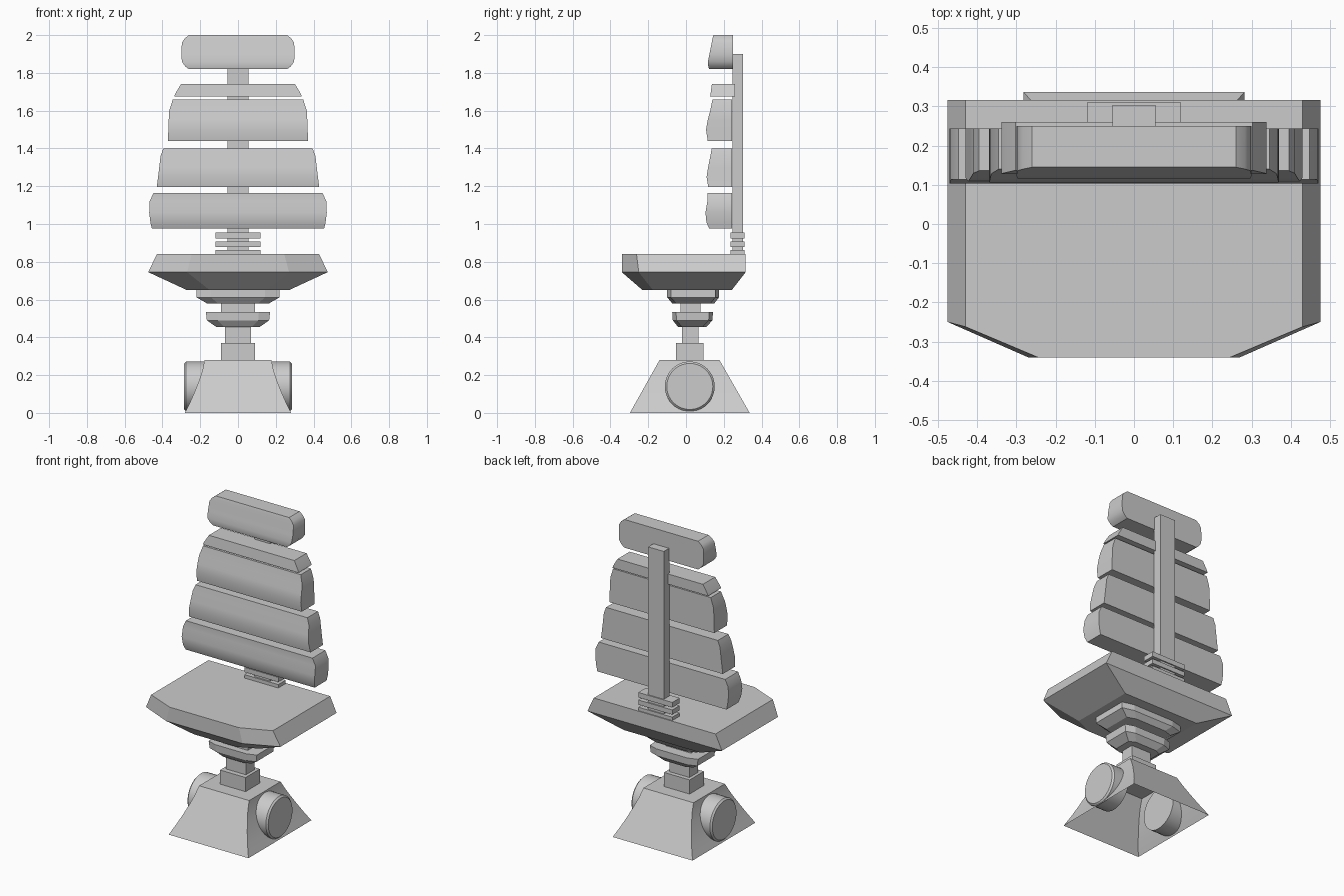
import bpy, bmesh
from math import radians, pi
from mathutils import Matrix

if "Cube" in bpy.data.objects:
    bpy.data.objects.remove(bpy.data.objects["Cube"])


def finish(name, bm, smooth=False):
    me = bpy.data.meshes.new(name)
    bm.to_mesh(me)
    bm.free()
    ob = bpy.data.objects.new(name, me)
    bpy.context.collection.objects.link(ob)
    if smooth:
        bpy.ops.object.select_all(action='DESELECT')
        ob.select_set(True)
        bpy.context.view_layer.objects.active = ob
        bpy.ops.object.shade_smooth_by_angle(angle=radians(30))
    return ob


def loft(name, rings, smooth=False, bottom=True):
    """Skin counter-clockwise (x, y, z) rings, listed bottom to top."""
    bm = bmesh.new()
    vs = [[bm.verts.new(p) for p in r] for r in rings]
    n = len(rings[0])
    for a, b in zip(vs, vs[1:]):
        for i in range(n):
            j = (i + 1) % n
            bm.faces.new((a[i], a[j], b[j], b[i]))
    bm.faces.new(vs[-1])
    if bottom:
        bm.faces.new(vs[0][::-1])
    return finish(name, bm, smooth)


def rect(x, y0, y1, z):
    return [(-x, y0, z), (x, y0, z), (x, y1, z), (-x, y1, z)]


def block(name, x, y0, y1, z0, z1):
    return loft(name, [rect(x, y0, y1, z0), rect(x, y0, y1, z1)])


def cushion(name, back, levels):
    """levels: (z, half width, front y), bottom to top."""
    return loft(name, [rect(x, y, back, z) for z, x, y in levels], True)


# headrest and back slats
cushion("headrest", 0.25, [(1.82, 0.26, 0.122), (1.835, 0.28, 0.118), (1.86, 0.297, 0.116),
                           (1.90, 0.30, 0.124), (1.96, 0.297, 0.136), (1.982, 0.283, 0.14), (2.0, 0.26, 0.145)])
cushion("back_slat_top", 0.26, [(1.675, 0.338, 0.128), (1.69, 0.332, 0.13), (1.74, 0.302, 0.137)])
cushion("back_slat_upper", 0.243, [(1.44, 0.37, 0.115), (1.50, 0.369, 0.106), (1.55, 0.367, 0.115),
                                   (1.60, 0.364, 0.128), (1.66, 0.345, 0.14)])
cushion("back_slat_middle", 0.243, [(1.195, 0.43, 0.118), (1.25, 0.423, 0.109), (1.30, 0.417, 0.117),
                                    (1.36, 0.41, 0.129), (1.40, 0.395, 0.136)])
cushion("back_slat_lower", 0.243, [(0.975, 0.456, 0.123), (1.01, 0.464, 0.108), (1.06, 0.47, 0.103),
                                   (1.12, 0.468, 0.113), (1.165, 0.447, 0.113)])

# back post with its clamp plates
block("back_post", 0.055, 0.245, 0.303, 0.83, 1.90)
for i, (z0, z1) in enumerate([(0.838, 0.862), (0.878, 0.908), (0.924, 0.956)]):
    block(f"clamp_plate_{i + 1}", 0.12, 0.235, 0.31, z0, z1)


# seat with cut front corners
def seat_ring(x, xf, y_back, y_side, y_front, z):
    return [(-xf, y_front, z), (xf, y_front, z), (x, y_side, z),
            (x, y_back, z), (-x, y_back, z), (-x, y_side, z)]


loft("seat", [seat_ring(0.27, 0.15, 0.242, -0.175, -0.23, 0.65),
              seat_ring(0.475, 0.27, 0.316, -0.25, -0.34, 0.745),
              seat_ring(0.43, 0.245, 0.316, -0.262, -0.34, 0.84)])


# stepped plates under the seat
def oct_ring(x, y0, y1, z):
    c, d = x * 0.35, 0.02
    return [(-x + c, y0, z), (x - c, y0, z), (x, y0 + d, z), (x, y1 - d, z),
            (x - c, y1, z), (-x + c, y1, z), (-x, y1 - d, z), (-x, y0 + d, z)]


loft("seat_plate", [oct_ring(0.165, -0.073, 0.15, 0.58), oct_ring(0.22, -0.10, 0.175, 0.612),
                    oct_ring(0.22, -0.10, 0.175, 0.65)])
loft("lower_plate", [oct_ring(0.115, -0.042, 0.108, 0.455), oct_ring(0.165, -0.07, 0.14, 0.49),
                     oct_ring(0.17, -0.073, 0.143, 0.535)])

# stem
block("upper_neck", 0.09, -0.03, 0.077, 0.535, 0.58)
block("stem", 0.07, -0.02, 0.065, 0.37, 0.456)
block("stem_block", 0.09, -0.052, 0.092, 0.28, 0.37)

# hollow flared base
base = [(0, 0.282), (0.06, 0.252), (0.12, 0.226), (0.18, 0.203), (0.23, 0.187), (0.28, 0.177)]
loft("base", [rect(x, -0.297 + 0.157 * z / 0.28, 0.337 - 0.16 * z / 0.28, z) for z, x in base],
     True, bottom=False)

# side drums
for side, s in (("left", -1), ("right", 1)):
    bm = bmesh.new()
    place = Matrix.Translation((s * 0.227, 0.02, 0.14)) @ Matrix.Rotation(s * pi / 2, 4, 'Y')
    bmesh.ops.create_cone(bm, cap_ends=True, segments=40, radius1=0.132, radius2=0.132, depth=0.116, matrix=place)
    rim = [e for e in bm.edges if all(abs(v.co.x) > 0.28 for v in e.verts)]
    bmesh.ops.bevel(bm, geom=rim, offset=0.01, segments=1, affect='EDGES')
    finish(f"side_drum_{side}", bm, True)
